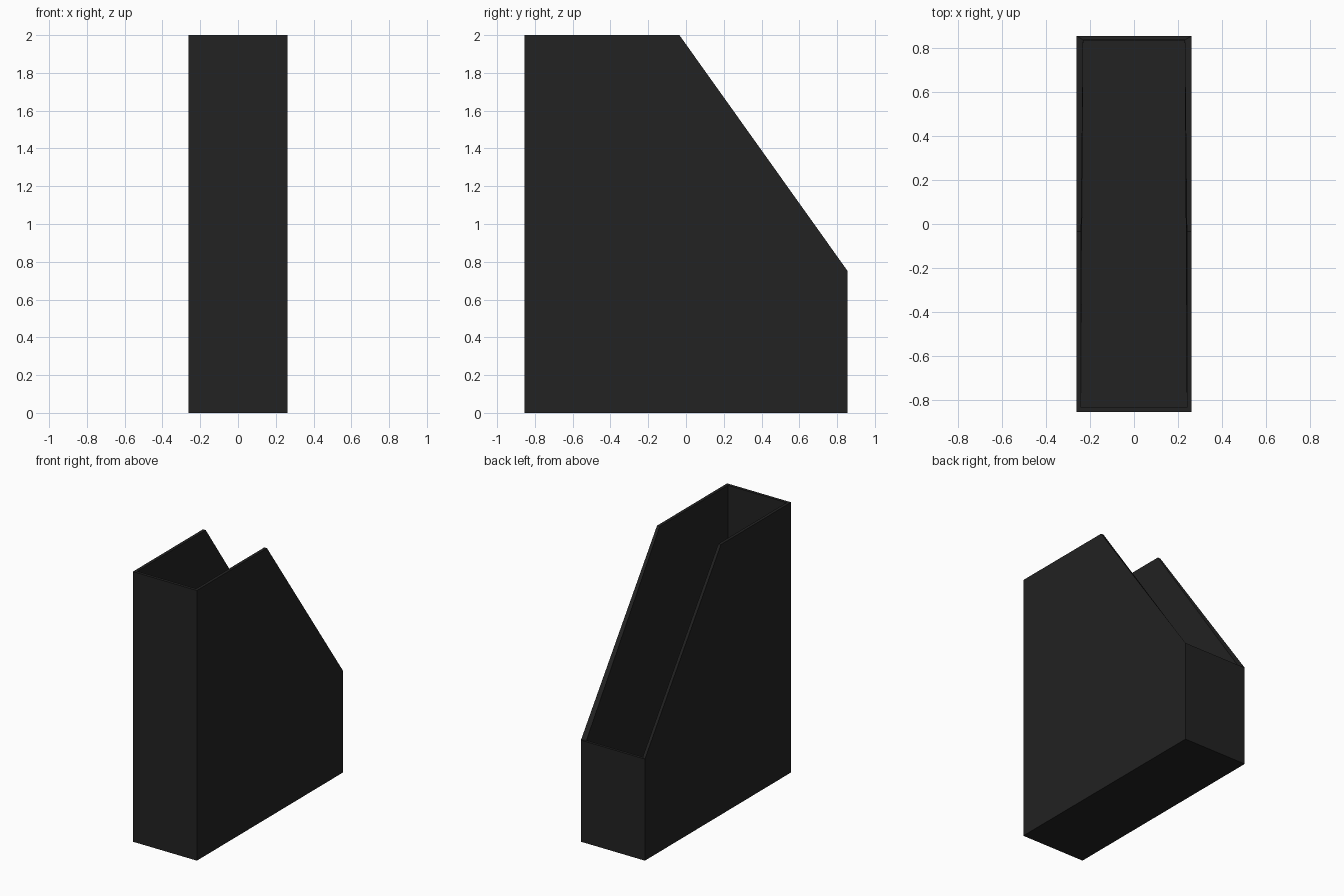
import bpy, bmesh

if "Cube" in bpy.data.objects:
    bpy.data.objects.remove(bpy.data.objects["Cube"])

HALF_W, HALF_D, WALL = 0.262, 0.855, 0.022

# Matte black material
black = bpy.data.materials.new("matte_black")
black.diffuse_color = (0.016, 0.016, 0.016, 1)
black.use_nodes = True
black.node_tree.nodes["Principled BSDF"].inputs["Base Color"].default_value = black.diffuse_color

# Side outline (y, z): tall closed front, sloped opening, low back
outline = [(-HALF_D, 0), (HALF_D, 0), (HALF_D, 0.752), (-0.035, 2), (-HALF_D, 2)]

# Open shell: two sides joined by floor, low wall and tall wall
bm = bmesh.new()
left = [bm.verts.new((-HALF_W, y, z)) for y, z in outline]
right = [bm.verts.new((HALF_W, y, z)) for y, z in outline]
bm.faces.new(left[::-1])
bm.faces.new(right)
for i in (0, 1, 4):  # the sloped and top edges stay open
    j = (i + 1) % 5
    bm.faces.new((left[i], left[j], right[j], right[i]))

mesh = bpy.data.meshes.new("file_holder")
bm.to_mesh(mesh)
bm.free()
mesh.materials.append(black)
holder = bpy.data.objects.new("file_holder", mesh)
bpy.context.collection.objects.link(holder)

# Wall thickness grows inward
solid = holder.modifiers.new("wall_thickness", 'SOLIDIFY')
solid.thickness = WALL
solid.offset = -1
solid.use_even_offset = True
